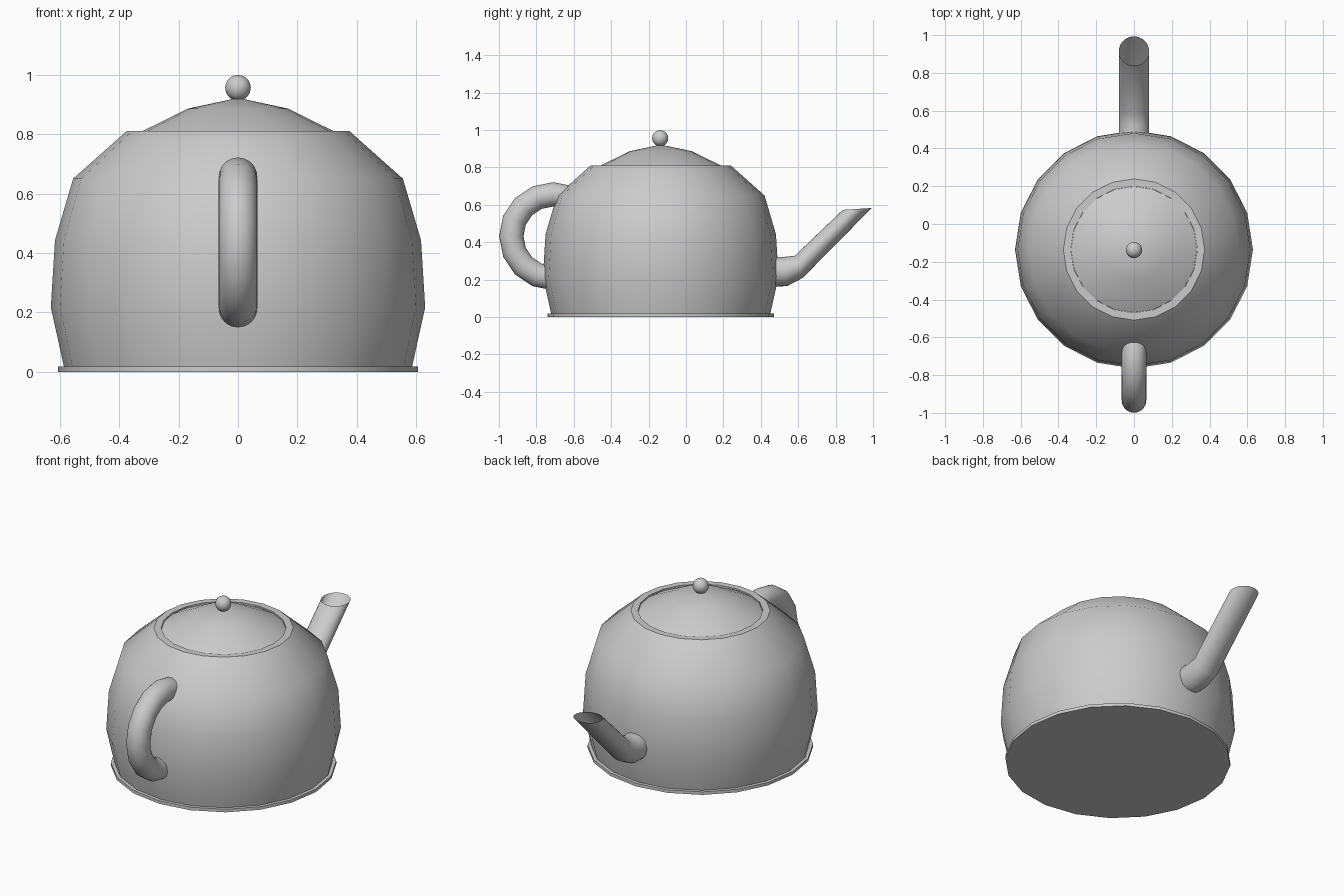
import bpy, bmesh, math

if "Cube" in bpy.data.objects:
    bpy.data.objects.remove(bpy.data.objects["Cube"])

CY = -0.135   # y of the pot's turning axis


def finish(name, bm, angle=40):
    bmesh.ops.remove_doubles(bm, verts=bm.verts, dist=1e-5)
    bmesh.ops.recalc_face_normals(bm, faces=bm.faces)
    me = bpy.data.meshes.new(name)
    bm.to_mesh(me)
    bm.free()
    ob = bpy.data.objects.new(name, me)
    bpy.context.collection.objects.link(ob)
    bpy.ops.object.select_all(action='DESELECT')
    ob.select_set(True)
    bpy.context.view_layer.objects.active = ob
    bpy.ops.object.shade_smooth_by_angle(angle=math.radians(angle))
    return ob


def bridge(bm, rings):
    for a, b in zip(rings, rings[1:]):
        for i in range(len(a)):
            j = (i + 1) % len(a)
            bm.faces.new((a[i], a[j], b[j], b[i]))


def lathe(name, profile, sides=20):
    """Turn (radius, z) points around the pot's axis."""
    bm = bmesh.new()
    rings = []
    for r, z in profile:
        rings.append([bm.verts.new((r * math.cos(2 * math.pi * i / sides),
                                    CY + r * math.sin(2 * math.pi * i / sides), z))
                      for i in range(sides)])
    bridge(bm, rings)
    bmesh.ops.dissolve_degenerate(bm, edges=bm.edges, dist=1e-6)
    return finish(name, bm)


def tube(name, sections, half_width, sides=32):
    """Skin elliptical rings; each section gives its upper and lower (y, z)."""
    bm = bmesh.new()
    rings = []
    for (ty, tz), (by, bz) in sections:
        ring = []
        for i in range(sides):
            a = 2 * math.pi * i / sides
            c = math.cos(a) / 2
            ring.append(bm.verts.new((half_width * math.sin(a),
                                      (ty + by) / 2 + (ty - by) * c,
                                      (tz + bz) / 2 + (tz - bz) * c)))
        rings.append(ring)
    bridge(bm, rings)
    return finish(name, bm, 60)


# foot plate
lathe("base_plate", [(0, 0), (0.605, 0), (0.605, 0.018), (0, 0.018)])

# hollow body with a flat rim
lathe("body", [(0.586, 0.018), (0.63, 0.217), (0.616, 0.443), (0.555, 0.65),
               (0.374, 0.811), (0.335, 0.811), (0.335, 0.79), (0.525, 0.628),
               (0.582, 0.436), (0.595, 0.217), (0.552, 0.018)])

# domed lid sitting in the rim
lathe("lid", [(0, 0.922), (0.168, 0.886), (0.32, 0.811), (0.334, 0.803)])

# ball knob
bm = bmesh.new()
bmesh.ops.create_uvsphere(bm, u_segments=32, v_segments=16, radius=0.043)
bmesh.ops.translate(bm, verts=bm.verts, vec=(0, CY - 0.003, 0.956))
finish("lid_knob", bm)

# spout, open at its level mouth
tube("spout", [((0.42, 0.32), (0.42, 0.163)),
               ((0.52, 0.321), (0.54, 0.165)),
               ((0.582, 0.328), (0.624, 0.209)),
               ((0.838, 0.573), (0.993, 0.583))], 0.08)

# ring handle, both ends buried in the body
arc = []
for k in range(13):
    a = math.radians(45 + 22.5 * k)
    arc.append([(-0.71 + r * math.cos(a), 0.432 + r * math.sin(a)) for r in (0.289, 0.159)])
tube("handle", arc, 0.065)
